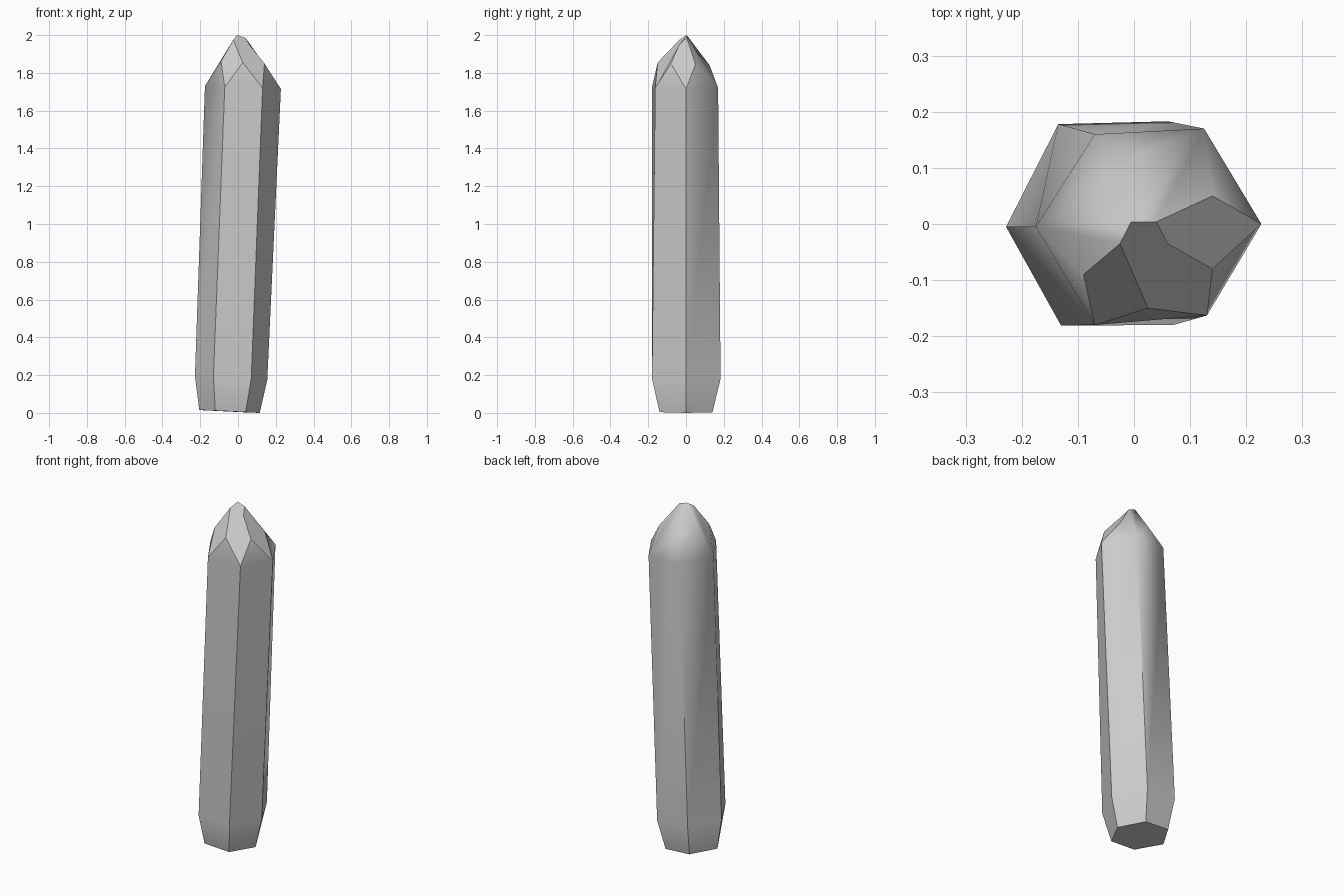
import bpy, bmesh

if "Cube" in bpy.data.objects:
    bpy.data.objects.remove(bpy.data.objects["Cube"], do_unlink=True)

grey = bpy.data.materials.new("crystal_grey")
grey.use_nodes = True
grey.diffuse_color = (0.6, 0.6, 0.6, 1)
grey.node_tree.nodes["Principled BSDF"].inputs["Base Color"].default_value = (0.6, 0.6, 0.6, 1)

# Rings run left, front-left, front-right, right, back-right, back-left
BASE = [(-.205, 0, .015), (-.12, -.14, .012), (.04, -.14, .004),
        (.115, 0, 0), (.035, .14, .003), (-.12, .14, .012)]
WAIST = [(-.228, -.005, .195), (-.13, -.181, .19), (.07, -.18, .18),
         (.155, 0, .175), (.06, .183, .18), (-.135, .178, .19)]
SHOULDER = [(-.175, -.005, 1.73), (-.07, -.18, 1.725), (.13, -.163, 1.72),
            (.227, 0, 1.715), (.125, .17, 1.72), (-.07, .16, 1.72)]
# Notches sit above each side, between two shoulder corners
NOTCH = [(-.09, -.09, 1.86), (.025, -.15, 1.855), (.14, -.08, 1.85),
         (.14, .05, 1.845), (.01, .125, 1.84), (-.09, .045, 1.86)]
TIP = [(-.025, -.035, 1.975), (-.005, .004, 2.0), (.04, .004, 1.985), (.06, -.035, 1.95)]
# Tip corners closing the facet above each shoulder corner
FACET_TIPS = [(0, 1), (0,), (3, 2, 1, 0), (2, 3), (1, 2), (1,)]
CRISP = {1, 2, 3}

bm = bmesh.new()
base, waist, shoulder, notch, tip = (
    [bm.verts.new(p) for p in ring] for ring in (BASE, WAIST, SHOULDER, NOTCH, TIP))

bm.faces.new(base[::-1])
crisp_faces = set()
for i in range(6):
    j = (i + 1) % 6
    # Tapered foot, long side and the small triangle above it
    bm.faces.new((base[i], base[j], waist[j], waist[i]))
    bm.faces.new((waist[i], waist[j], shoulder[j], shoulder[i]))
    bm.faces.new((shoulder[i], shoulder[j], notch[i]))
    # Pointed facet
    facet = bm.faces.new([notch[i - 1], shoulder[i], notch[i]]
                         + [tip[k] for k in FACET_TIPS[i]])
    if i in CRISP:
        crisp_faces.add(facet)

bmesh.ops.recalc_face_normals(bm, faces=bm.faces[:])

# Sharp side corners, foot rim and front facets; soft elsewhere
rows = [set(base), set(waist), set(shoulder)]
for face in bm.faces:
    face.smooth = True
for edge in bm.edges:
    ends = set(edge.verts)
    upright = any(ends & a and ends & b for a, b in zip(rows, rows[1:]))
    rim = ends <= rows[0]
    if upright or rim or crisp_faces & set(edge.link_faces):
        edge.smooth = False

mesh = bpy.data.meshes.new("crystal")
bm.to_mesh(mesh)
bm.free()
mesh.materials.append(grey)
crystal = bpy.data.objects.new("crystal", mesh)
bpy.context.collection.objects.link(crystal)

# Broad sides stay flat while small faces blend into them
weighted = crystal.modifiers.new("flat_sides", 'WEIGHTED_NORMAL')
weighted.keep_sharp = True
